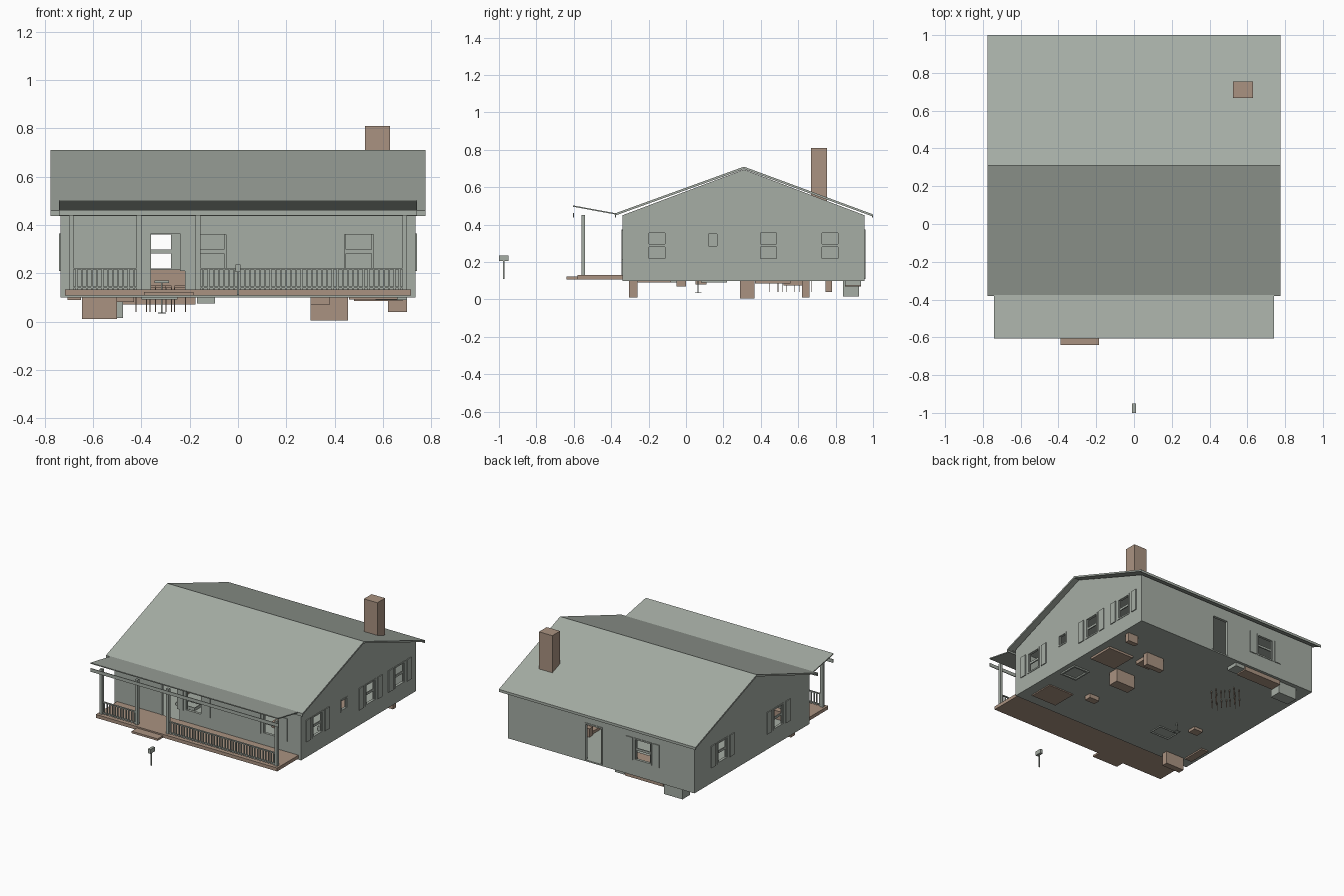
import bpy, bmesh

if "Cube" in bpy.data.objects:
    bpy.data.objects.remove(bpy.data.objects["Cube"], do_unlink=True)


def material(name, rgb):
    m = bpy.data.materials.new(name)
    m.use_nodes = True
    m.diffuse_color = (*rgb, 1)
    m.node_tree.nodes["Principled BSDF"].inputs["Base Color"].default_value = (*rgb, 1)
    return m


GREY = material("grey_green_paint", (0.38, 0.42, 0.375))
BROWN = material("warm_brown", (0.40, 0.29, 0.22))


def finish(name, bm, mat):
    bmesh.ops.recalc_face_normals(bm, faces=bm.faces)
    me = bpy.data.meshes.new(name)
    bm.to_mesh(me)
    bm.free()
    me.materials.append(mat)
    ob = bpy.data.objects.new(name, me)
    bpy.context.scene.collection.objects.link(ob)
    return ob


def boxes(name, ranges, mat):
    """One object of boxes, each given as (x0, x1, y0, y1, z0, z1)."""
    bm = bmesh.new()
    for x0, x1, y0, y1, z0, z1 in ranges:
        verts = bmesh.ops.create_cube(bm, size=1)["verts"]
        bmesh.ops.scale(bm, vec=(x1 - x0, y1 - y0, z1 - z0), verts=verts)
        bmesh.ops.translate(bm, vec=((x0 + x1) / 2, (y0 + y1) / 2, (z0 + z1) / 2), verts=verts)
    return finish(name, bm, mat)


def prism(name, profile, half, mat):
    """Extrude a (y, z) profile along x from -half to half."""
    bm = bmesh.new()
    face = bm.faces.new([bm.verts.new((-half, y, z)) for y, z in profile])
    out = bmesh.ops.extrude_face_region(bm, geom=[face])["geom"]
    bmesh.ops.translate(bm, vec=(2 * half, 0, 0),
                        verts=[v for v in out if isinstance(v, bmesh.types.BMVert)])
    return finish(name, bm, mat)


def cut(target, cutter):
    mod = target.modifiers.new("cut", "BOOLEAN")
    mod.operation, mod.solver, mod.object = "DIFFERENCE", "EXACT", cutter
    cutter.hide_render = True
    bpy.context.view_layer.objects.active = target
    bpy.ops.object.modifier_apply(modifier=mod.name)
    bpy.data.objects.remove(cutter, do_unlink=True)


W, FRONT, BACK, RIDGE = 0.735, -0.34, 0.955, 0.31
BASE, EAVE = 0.10, 0.45


def on_wall(side, u0, u1, d0, d1, z0, z1):
    """Box on a wall: u runs along the wall, d is the distance outwards."""
    if side in ("front", "back"):
        s, p = (-1, FRONT) if side == "front" else (1, BACK)
        a, b = sorted((p + s * d0, p + s * d1))
        return (u0, u1, a, b, z0, z1)
    s = 1 if side == "right" else -1
    a, b = sorted((s * (W + d0), s * (W + d1)))
    return (a, b, u0, u1, z0, z1)


# Windows: wall, centre, half width, sill, head, has shutters
windows = [("front", -0.11, 0.06, 0.22, 0.36, True), ("front", 0.50, 0.06, 0.22, 0.36, True),
           ("back", -0.33, 0.06, 0.22, 0.36, True),
           ("right", -0.155, 0.05, 0.22, 0.355, True), ("right", 0.44, 0.05, 0.22, 0.355, True),
           ("right", 0.77, 0.05, 0.22, 0.355, True), ("right", 0.142, 0.03, 0.285, 0.35, False),
           ("left", 0.64, 0.05, 0.22, 0.355, True), ("left", 0.01, 0.05, 0.22, 0.355, True)]
doors = [("front", -0.29, 0.07, 0.11, 0.365), ("back", 0.06, 0.06, 0.11, 0.365)]

# House shell with hollow rooms and real openings
shell = prism("house_walls", [(FRONT, BASE), (BACK, BASE), (BACK, EAVE), (RIDGE, 0.695),
                              (FRONT, EAVE)], W, GREY)
cut(shell, boxes("room_cutter", [(-W + 0.015, W - 0.015, FRONT + 0.015, BACK - 0.015,
                                  0.11, 0.44)], GREY))
cut(shell, boxes("opening_cutter", [on_wall(s, c - h, c + h, -0.04, 0.04, z0, z1)
                                    for s, c, h, z0, z1 in doors + [w[:5] for w in windows]], GREY))

# Window trim, sashes and shutters
trim, shutters = [], []
T = 0.01
for s, c, h, z0, z1, shut in windows:
    mid = (z0 + z1) / 2
    for k in (-1, 1):
        a, b = sorted((c + k * h, c + k * (h + T)))
        trim.append(on_wall(s, a, b, -0.002, 0.004, z0 - T, z1 + T))
        a, b = sorted((c + k * h, c + k * (h - 0.007)))
        trim.append(on_wall(s, a, b, -0.012, -0.004, z0, z1))
        if shut:
            a, b = sorted((c + k * 0.08, c + k * 0.13))
            shutters.append(on_wall(s, a, b, -0.002, 0.006, z0 - T, z1 + T))
    for a, b in ((z0 - T, z0), (z1, z1 + T)):
        trim.append(on_wall(s, c - h, c + h, -0.002, 0.004, a, b))
    if shut:
        trim.append(on_wall(s, c - h, c + h, -0.012, -0.004, mid - 0.008, mid + 0.008))
boxes("window_frames", trim, GREY)
boxes("shutters", shutters, GREY)

# Door casings
casing = []
for s, c, h, z0, z1 in doors:
    casing += [on_wall(s, c - h - T, c - h, -0.002, 0.004, z0, z1 + T),
               on_wall(s, c + h, c + h + T, -0.002, 0.004, z0, z1 + T),
               on_wall(s, c - h, c + h, -0.002, 0.004, z1, z1 + T)]
boxes("door_casings", casing, GREY)

# Main roof, porch roof and fascia boards
prism("main_roof", [(-0.38, 0.46), (RIDGE, 0.71), (1.0, 0.455), (1.0, 0.443),
                    (RIDGE, 0.697), (-0.38, 0.448)], 0.775, GREY)
prism("porch_roof", [(-0.605, 0.503), (-0.365, 0.459), (-0.365, 0.452), (-0.605, 0.496)],
      0.74, GREY)
boxes("fascia_boards", [(-0.775, 0.775, -0.38, -0.375, 0.437, 0.458),
                        (-0.775, 0.775, 0.995, 1.0, 0.437, 0.455),
                        (-0.74, 0.74, -0.603, -0.598, 0.438, 0.462)], GREY)

# Chimney
boxes("chimney", [(0.525, 0.63, 0.668, 0.755, 0.5, 0.81)], BROWN)

# Porch deck and step
boxes("porch_deck", [(-0.715, 0.715, -0.58, FRONT, 0.108, 0.132)], BROWN)
boxes("porch_step", [(-0.39, -0.185, -0.64, -0.58, 0.108, 0.122)], BROWN)

# Porch posts and railings
posts = (-0.69, -0.41, -0.165, 0.69)
boxes("porch_posts", [(x - 0.01, x + 0.01, -0.56, -0.54, 0.13, 0.452) for x in posts], GREY)
rails, balusters = [], []
for a, b in ((posts[0], posts[1]), (posts[2], posts[3])):
    for z in (0.138, 0.215):
        rails.append((a, b, -0.555, -0.545, z, z + 0.007))
    n = round((b - a) / 0.0215)
    for i in range(1, n):
        x = a + (b - a) * i / n
        balusters.append((x - 0.0035, x + 0.0035, -0.5535, -0.5465, 0.132, 0.216))
boxes("porch_rails", rails, GREY)
boxes("porch_balusters", balusters, GREY)

# Mailbox
boxes("mailbox_post", [(-0.004, 0.004, -0.979, -0.971, 0.11, 0.21)], GREY)
boxes("mailbox", [(-0.01, 0.01, -1.0, -0.95, 0.205, 0.235)], GREY)

# Furniture, reaching below the floor slab
boxes("kitchen_counter", [(-0.475, -0.175, 0.85, 0.935, 0.07, 0.215)], BROWN)
boxes("refrigerator", [(-0.62, -0.475, 0.84, 0.925, 0.015, 0.22)], GREY)
boxes("stove", [(-0.17, -0.095, 0.85, 0.935, 0.075, 0.21)], GREY)
boxes("cabinets", [(0.62, 0.70, 0.745, 0.78, 0.04, 0.16), (0.30, 0.44, 0.62, 0.66, 0.01, 0.17),
                   (0.30, 0.455, 0.29, 0.365, 0.005, 0.17), (-0.645, -0.50, -0.305, -0.26, 0.01, 0.17),
                   (0.30, 0.38, -0.05, 0.0, 0.07, 0.15)], BROWN)
boxes("beds", [(0.48, 0.68, 0.37, 0.56, 0.085, 0.14), (0.46, 0.66, -0.26, -0.08, 0.092, 0.14),
               (0.31, 0.42, 0.52, 0.62, 0.075, 0.13)], BROWN)
boxes("bench_and_shelf", [(-0.50, -0.43, 0.05, 0.11, 0.08, 0.14),
                          (-0.705, -0.65, -0.25, -0.08, 0.09, 0.15)], BROWN)


def ring(x0, x1, y0, y1, z0, z1, t):
    return [(x0, x1, y0, y0 + t, z0, z1), (x0, x1, y1 - t, y1, z0, z1),
            (x0, x0 + t, y0 + t, y1 - t, z0, z1), (x1 - t, x1, y0 + t, y1 - t, z0, z1)]


boxes("bathtub", ring(0.57, 0.70, 0.08, 0.22, 0.09, 0.14, 0.012), GREY)
boxes("low_table_frame", ring(-0.40, -0.25, -0.13, -0.03, 0.092, 0.13, 0.005), GREY)

# Dining table with chairs
table_x, table_y = -0.32, 0.56
legs, seats = [], []
for cx, cy in ((-0.08, 0), (0.08, 0), (0, -0.09), (0, 0.09), (0, 0)):
    r = 0.045 if cx == cy == 0 else 0.022
    for i in (-1, 1):
        for j in (-1, 1):
            x, y = table_x + cx + i * r, table_y + cy + j * r
            legs.append((x - 0.002, x + 0.002, y - 0.002, y + 0.002, 0.04, 0.14))
    seats.append((table_x + cx - r, table_x + cx + r, table_y + cy - r, table_y + cy + r,
                  0.14, 0.15))
boxes("dining_legs", legs, BROWN)
boxes("dining_tops", seats, BROWN)

# Pedestal stand
boxes("pedestal_stand", [(-0.318, -0.312, 0.062, 0.068, 0.036, 0.16),
                         (-0.332, -0.298, 0.048, 0.082, 0.034, 0.038),
                         (-0.345, -0.285, 0.035, 0.095, 0.16, 0.17)], GREY)
